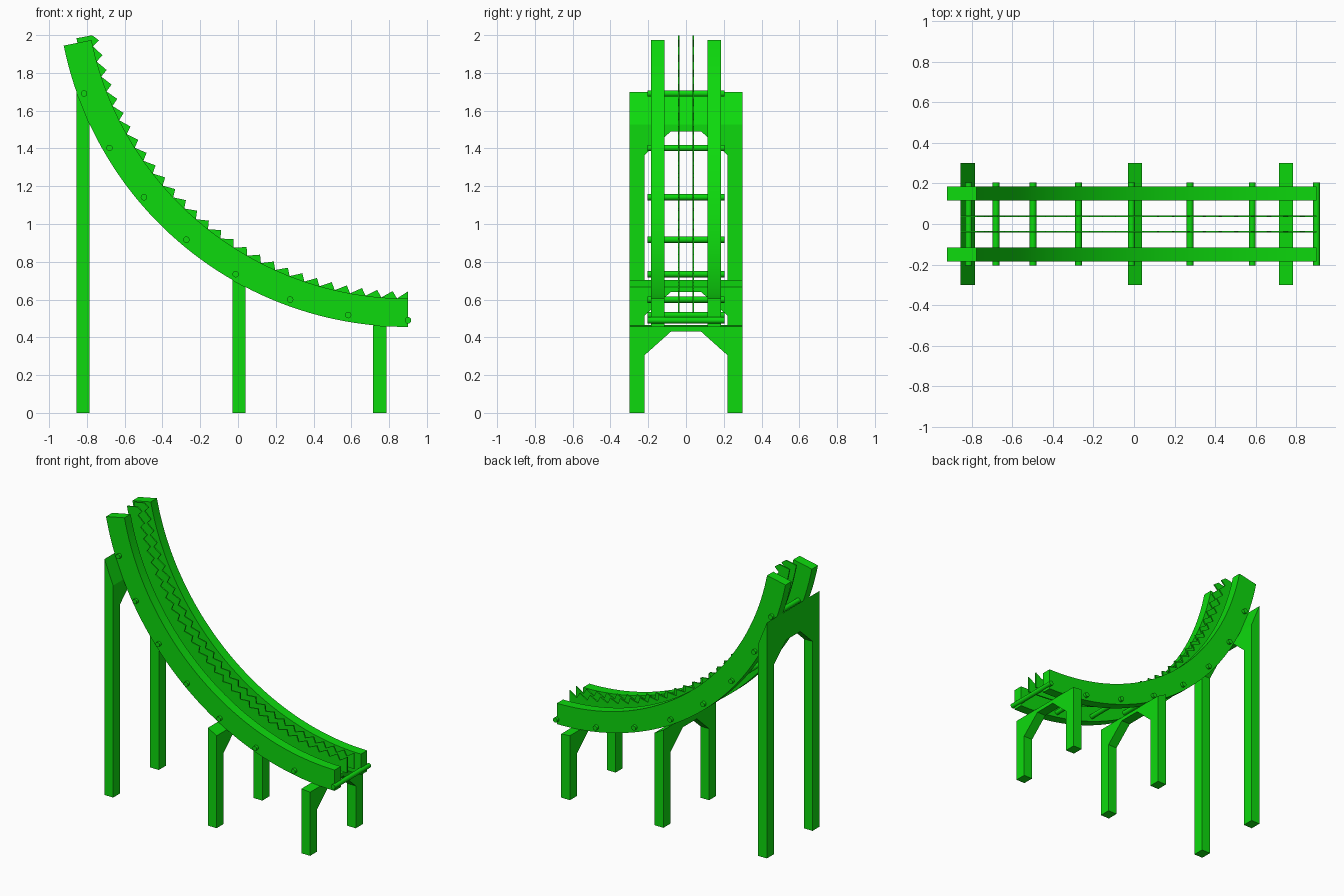
import bpy, bmesh
from math import radians, sin, cos, sqrt, pi
from mathutils import Vector

cube = bpy.data.objects.get("Cube")
if cube:
    bpy.data.objects.remove(cube, do_unlink=True)

green = bpy.data.materials.new("bright_green")
green.use_nodes = True
colour = (0.004, 0.7, 0.004, 1)
green.diffuse_color = colour
green.node_tree.nodes["Principled BSDF"].inputs["Base Color"].default_value = colour

# Centre of the track curve in the xz plane
CX, CZ = 0.9, 2.315
R_OUT, R_IN = 1.86, 1.71


def arc_point(radius, degrees):
    """Point on the curve; 0 is level with the centre, 90 straight below it."""
    a = radians(degrees)
    return CX - radius * cos(a), CZ - radius * sin(a)


def finish(name, bm, smooth=False):
    bmesh.ops.recalc_face_normals(bm, faces=bm.faces)
    mesh = bpy.data.meshes.new(name)
    bm.to_mesh(mesh)
    bm.free()
    mesh.materials.append(green)
    obj = bpy.data.objects.new(name, mesh)
    bpy.context.collection.objects.link(obj)
    if smooth:
        bpy.ops.object.select_all(action="DESELECT")
        obj.select_set(True)
        bpy.context.view_layer.objects.active = obj
        bpy.ops.object.shade_smooth_by_angle(angle=radians(20))
    return obj


def curved_strip(name, top, bottom, y, width, smooth=False):
    """Sweep a rectangle between matching lists of top and bottom xz points."""
    bm = bmesh.new()
    rings = []
    for (tx, tz), (bx, bz) in zip(top, bottom):
        corners = [(tx, y - width / 2, tz), (tx, y + width / 2, tz),
                   (bx, y + width / 2, bz), (bx, y - width / 2, bz)]
        rings.append([bm.verts.new(c) for c in corners])
    for a, b in zip(rings, rings[1:]):
        for i in range(4):
            j = (i + 1) % 4
            bm.faces.new((a[i], a[j], b[j], b[i]))
    bm.faces.new(rings[0])
    bm.faces.new(rings[-1])
    return finish(name, bm, smooth)


# Curved side rails
START, STEPS = 11.5, 48
rail_angles = [START + (90 - START) * i / STEPS for i in range(STEPS + 1)]
for side, sign in (("left", 1), ("right", -1)):
    curved_strip("rail_" + side,
                 [arc_point(R_IN, a) for a in rail_angles],
                 [arc_point(R_OUT, a) for a in rail_angles],
                 sign * 0.15, 0.07, True)

# Thin toothed racks between the rails
TEETH, TIP, RACK_BOTTOM = 28, 1.672, 1.786
FIRST_PEAK = 11.8
pitch = (90 - FIRST_PEAK) / TEETH
rack = [(R_IN - 0.008, 10.7)]
for k in range(TEETH):
    peak = FIRST_PEAK + k * pitch
    rack += [(TIP, peak), (R_IN, peak + pitch * 0.3)]
rack.append((TIP, 90))
for side, sign in (("back", 1), ("front", -1)):
    curved_strip("toothed_rack_" + side,
                 [arc_point(r, a) for r, a in rack],
                 [arc_point(RACK_BOTTOM, a) for r, a in rack],
                 sign * 0.038, 0.009)

# Round cross rods
for n in range(8):
    x, z = arc_point(1.825, 20 + 10 * n)
    bm = bmesh.new()
    ring = [bm.verts.new((x + 0.017 * cos(2 * pi * i / 20), -0.205,
                          z + 0.017 * sin(2 * pi * i / 20))) for i in range(20)]
    face = bm.faces.new(ring)
    ext = bmesh.ops.extrude_face_region(bm, geom=[face], use_keep_orig=True)
    verts = [v for v in ext["geom"] if isinstance(v, bmesh.types.BMVert)]
    bmesh.ops.translate(bm, verts=verts, vec=Vector((0, 0.41, 0)))
    finish(f"cross_rod_{n + 1}", bm, True)


def trestle(name, x0, arch):
    """Portal frame with braced corners and a top that meets the rails."""
    half = [(0.30, 0), (0.22, 0), (0.22, arch - 0.125), (0.08, arch)]
    inner = half[1:] + [(-y, z) for y, z in reversed(half[1:])]
    outline = [(0.30, 0)] + inner + [(-0.30, 0), (-0.30, None), (0.30, None)]
    bm = bmesh.new()
    sides = []
    for x in (x0, x0 + 0.07):
        top = CZ - sqrt(R_OUT ** 2 - (CX - x) ** 2)
        sides.append([bm.verts.new((x, y, top if z is None else z))
                      for y, z in outline])
    for ring in sides:
        bm.faces.new(ring)
    a, b = sides
    for i in range(len(a)):
        j = (i + 1) % len(a)
        bm.faces.new((a[i], a[j], b[j], b[i]))
    finish(name, bm)


# Supports, tallest first
trestle("tall_support", -0.855, 1.49)
trestle("middle_support", -0.03, 0.64)
trestle("low_support", 0.715, 0.43)
